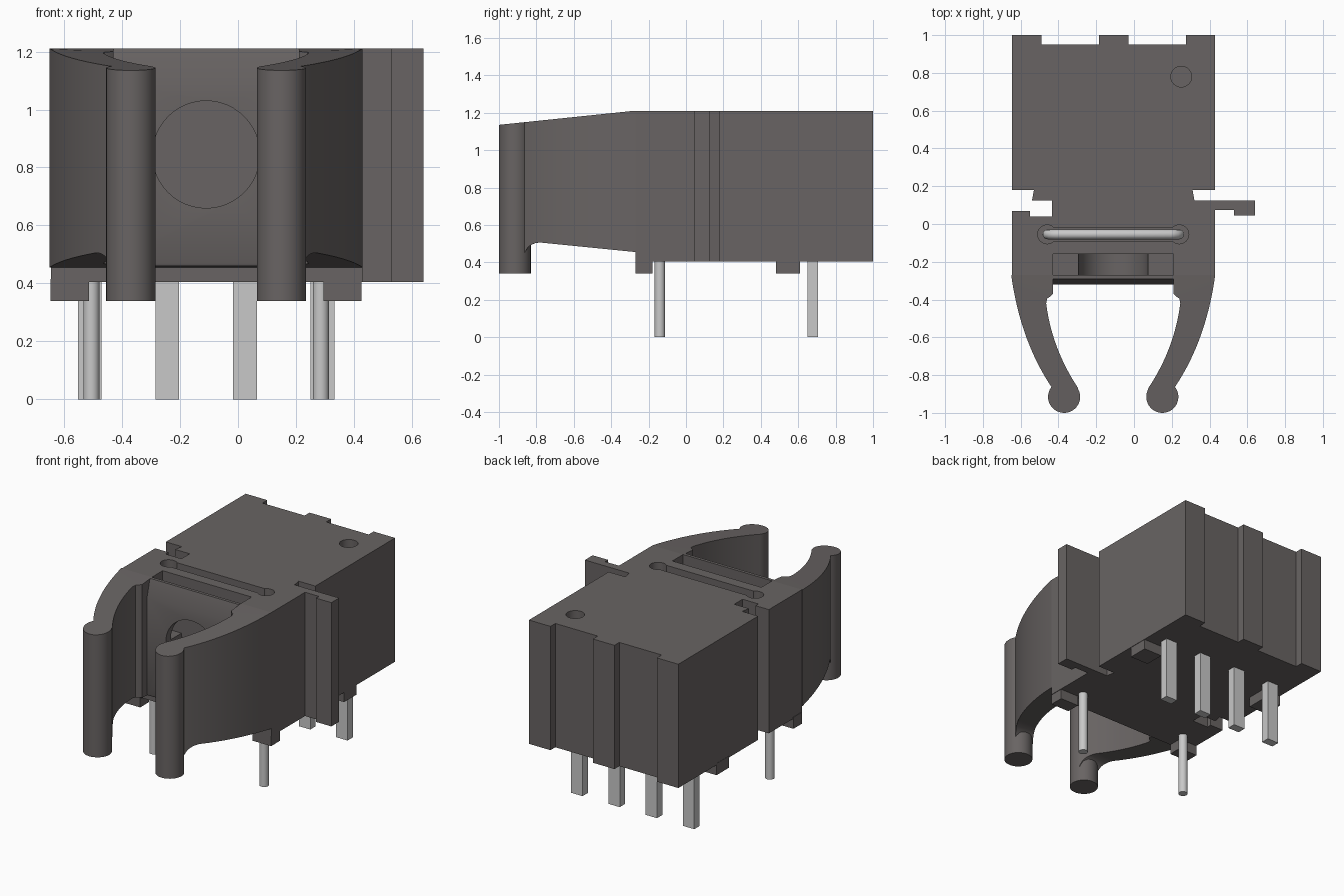
import bpy, bmesh, math
from mathutils import Vector

cube = bpy.data.objects.get("Cube")
if cube:
    bpy.data.objects.remove(cube, do_unlink=True)

CX = -0.11            # symmetry line of the housing
Z0, Z1 = 0.405, 1.21  # housing underside and top


def material(name, rgb):
    m = bpy.data.materials.new(name)
    m.use_nodes = True
    m.diffuse_color = (*rgb, 1)
    m.node_tree.nodes["Principled BSDF"].inputs["Base Color"].default_value = (*rgb, 1)
    return m


PLASTIC = material("dark grey plastic", (0.14, 0.127, 0.125))
METAL = material("light grey metal", (0.58, 0.58, 0.58))


def finish(name, bm, mat):
    bmesh.ops.recalc_face_normals(bm, faces=bm.faces)
    me = bpy.data.meshes.new(name)
    bm.to_mesh(me)
    bm.free()
    ob = bpy.data.objects.new(name, me)
    bpy.context.collection.objects.link(ob)
    me.materials.append(mat)
    return ob


def extrude(name, pts, vec, mat=PLASTIC):
    """Extrude a flat outline of 3D points along vec."""
    bm = bmesh.new()
    a = [bm.verts.new(p) for p in pts]
    b = [bm.verts.new(Vector(p) + Vector(vec)) for p in pts]
    bm.faces.new(a)
    bm.faces.new(b)
    for i in range(len(a)):
        j = (i + 1) % len(a)
        bm.faces.new((a[i], a[j], b[j], b[i]))
    return finish(name, bm, mat)


def prism(name, outline, z0, z1, mat=PLASTIC):
    return extrude(name, [(x, y, z0) for x, y in outline], (0, 0, z1 - z0), mat)


def box(name, x0, x1, y0, y1, z0, z1, mat=PLASTIC):
    return prism(name, [(x0, y0), (x1, y0), (x1, y1), (x0, y1)], z0, z1, mat)


def circle(cx, cy, r, n=32):
    return [(cx + r * math.cos(2 * math.pi * i / n), cy + r * math.sin(2 * math.pi * i / n))
            for i in range(n)]


def cut(target, cutters):
    for c in cutters:
        c.hide_render = True
        mod = target.modifiers.new("cut", 'BOOLEAN')
        mod.operation, mod.solver, mod.object = 'DIFFERENCE', 'EXACT', c
        bpy.context.view_layer.objects.active = target
        bpy.ops.object.modifier_apply(modifier=mod.name)


def bezier(p0, p1, p2, n):
    out = []
    for i in range(n):
        t = i / (n - 1)
        out.append(tuple((1 - t) ** 2 * a + 2 * t * (1 - t) * b + t * t * c
                         for a, b, c in zip(p0, p1, p2)))
    return out


# Housing: outline with back grooves, left-hand tab and right-hand slot
outline = [
    (-0.645, -0.27), (0.43, -0.27), (0.43, 0.075),
    (0.53, 0.075), (0.53, 0.045), (0.64, 0.045), (0.64, 0.125),
    (0.32, 0.125), (0.31, 0.18), (0.43, 0.18), (0.43, 1.0),
    (0.275, 1.0), (0.275, 0.95), (-0.03, 0.95), (-0.03, 1.0),
    (-0.185, 1.0), (-0.185, 0.95), (-0.49, 0.95), (-0.49, 1.0),
    (-0.645, 1.0), (-0.645, 0.18), (-0.53, 0.18), (-0.54, 0.125),
    (-0.435, 0.125), (-0.435, 0.04), (-0.55, 0.04), (-0.55, 0.07), (-0.645, 0.07)]
housing = prism("housing", outline, Z0, Z1)

# Front wall with sloped top edge
wall_profile = [(-0.27, 0.455), (-0.315, 0.46), (-0.32, 0.47), (-0.32, 1.1),
                (-0.29, Z1), (-0.27, Z1)]
front_wall = extrude("front_wall", [(-0.43, y, z) for y, z in wall_profile], (0.64, 0, 0))

# Cutters: wire slot with round ends, pocket, round window, top dimple
wire_slot = box("wire_slot_cutter", -0.46, 0.24, -0.09, -0.02, 0.46, 1.3)
slot_ends = [prism("slot_end_cutter", circle(x, -0.055, 0.05), 0.46, 1.3)
             for x in (-0.46, 0.24)]
pocket = box("pocket_cutter", -0.43, 0.21, -0.3, -0.16, 0.84, 1.3)
window = extrude("window_cutter", [(x, -0.4, z) for x, z in circle(CX, 0.845, 0.185, 48)],
                 (0, 0.24, 0))
dimple = prism("dimple_cutter", circle(0.25, 0.78, 0.055), 1.12, 1.3)
cut(housing, [wire_slot, *slot_ends, pocket, window, dimple])
cut(front_wall, [window])
for c in (wire_slot, *slot_ends, pocket, window, dimple):
    bpy.data.objects.remove(c, do_unlink=True)


# Gripping arms: curved strips with sloping top and bottom
def top_z(y):
    return Z1 - max(0, -0.28 - y) * 0.104


def bottom_z(y):
    if y > -0.78:
        return 0.455 + (-0.27 - y) * 0.1
    t = min(1, (-0.78 - y) / 0.085)
    return 0.506 - 0.07 * (1 - math.sqrt(1 - t * t))


N = 30
outer = bezier((0.43, -0.27), (0.38, -0.63), (0.205, -0.88), N)
inner = [(0.21, -0.27), (0.21, -0.37), (0.225, -0.385), (0.24, -0.395)]
inner += bezier((0.245, -0.42), (0.215, -0.66), (0.075, -0.87), N - len(inner))


def arm(name, side):
    bm = bmesh.new()
    rings = []
    for o, i in zip(outer, inner):
        rings.append([bm.verts.new((CX + side * (x - CX), y, f(y)))
                      for (x, y), f in ((o, bottom_z), (o, top_z), (i, top_z), (i, bottom_z))])
    for a, b in zip(rings, rings[1:]):
        for k in range(4):
            m = (k + 1) % 4
            bm.faces.new((a[k], a[m], b[m], b[k]))
    bm.faces.new(rings[0])
    bm.faces.new(rings[-1])
    return finish(name, bm, PLASTIC)


for label, side in (("left", 1), ("right", -1)):
    arm(label + "_arm", side)
    # Round post at the arm tip, its top following the slope
    post = prism(label + "_arm_post", circle(CX + side * 0.26, -0.915, 0.085, 40), 0.34, Z1)
    for v in post.data.vertices:
        if v.co.z > 1:
            v.co.z = top_z(v.co.y)
    # Standoff feet
    xa, xb = sorted((CX + side * 0.405, CX + side * 0.537))
    box(label + "_front_foot", xa, xb, -0.27, -0.18, 0.34, Z0 + 0.01)
    box(label + "_rear_foot", xa, xb, 0.48, 0.61, 0.34, Z0 + 0.01)
    # Round wire legs
    prism(label + "_wire_leg", circle(CX + side * 0.396, -0.14, 0.028, 20), 0, Z0 + 0.02, METAL)

# Wire lying in the slot
wire = bpy.data.curves.new("slot_wire", 'CURVE')
wire.dimensions = '3D'
wire.bevel_depth = 0.026
wire.bevel_resolution = 4
path = [(-0.458, 0.42), (-0.458, 0.56), (-0.44, 0.59), (-0.41, 0.6),
        (0.19, 0.6), (0.22, 0.59), (0.24, 0.56), (0.24, 0.42)]
sp = wire.splines.new('POLY')
sp.points.add(len(path) - 1)
for p, (x, z) in zip(sp.points, path):
    p.co = (x, -0.055, z, 1)
wire.materials.append(METAL)
wire_ob = bpy.data.objects.new("slot_wire", wire)
bpy.context.collection.objects.link(wire_ob)

# Four flat contact pins
for i in range(4):
    x = CX + (i - 1.5) * 0.268
    box(f"contact_pin_{i + 1}", x - 0.041, x + 0.041, 0.65, 0.705, 0, Z0 + 0.02, METAL)

# Smooth shading with sharp edges kept
bpy.ops.object.select_all(action='DESELECT')
for ob in bpy.context.collection.objects:
    if ob.type == 'MESH':
        ob.select_set(True)
        bpy.context.view_layer.objects.active = ob
bpy.ops.object.shade_smooth_by_angle(angle=math.radians(30))
